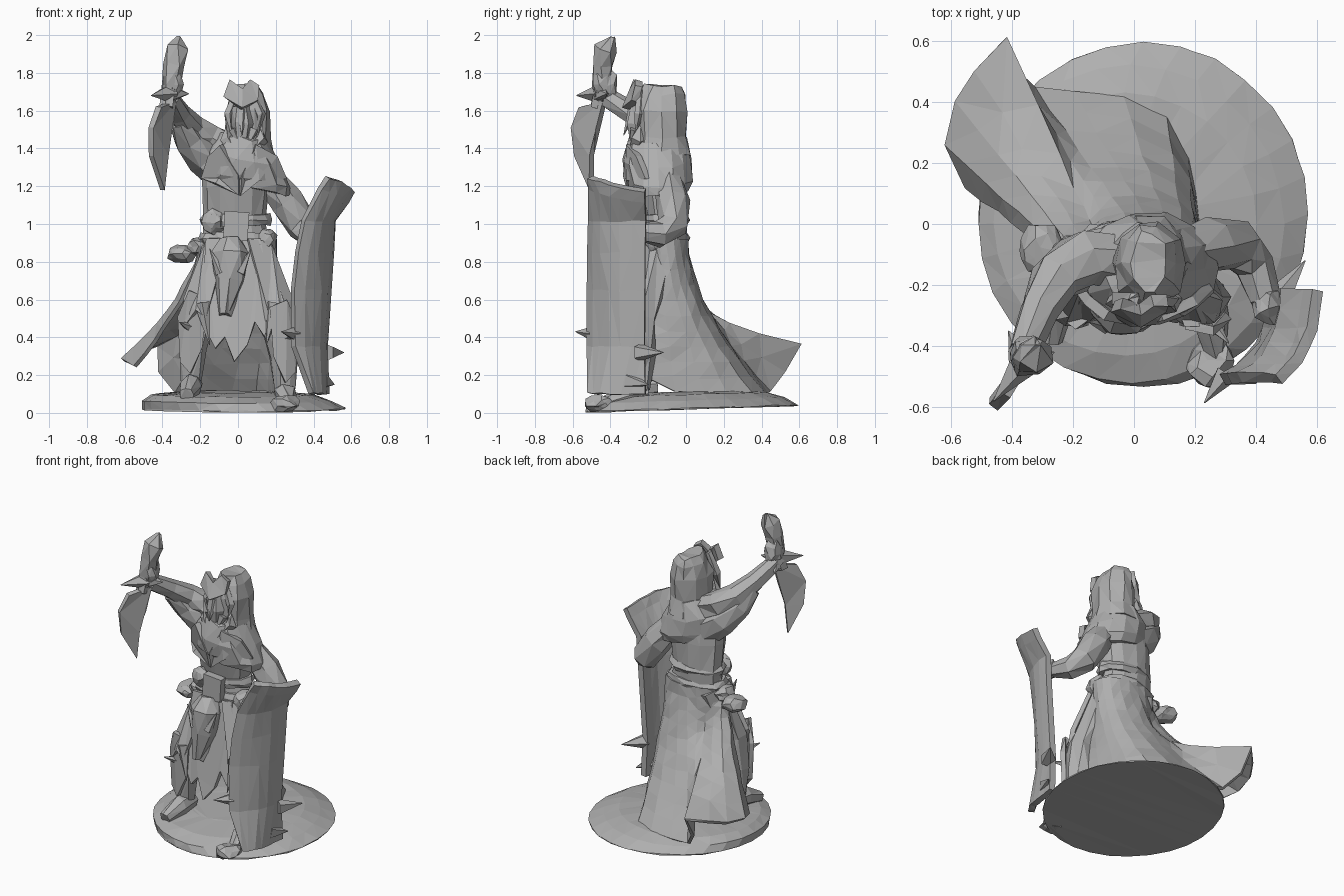
import bpy, bmesh, math, random
from mathutils import Vector

random.seed(4)
if "Cube" in bpy.data.objects:
    bpy.data.objects.remove(bpy.data.objects["Cube"])

stone = bpy.data.materials.new("stone_grey")
stone.use_nodes = True
GREY = (.43, .43, .43, 1)
stone.diffuse_color = GREY
stone.node_tree.nodes["Principled BSDF"].inputs["Base Color"].default_value = GREY


def finish(name, bm, rough=0, thick=0):
    """Turn a bmesh into a faceted grey object, optionally roughened or thickened."""
    for v in bm.verts:
        v.co += Vector(random.uniform(-rough, rough) for _ in range(3))
    bmesh.ops.recalc_face_normals(bm, faces=bm.faces)
    mesh = bpy.data.meshes.new(name)
    bm.to_mesh(mesh)
    bm.free()
    mesh.materials.append(stone)
    obj = bpy.data.objects.new(name, mesh)
    bpy.context.collection.objects.link(obj)
    if thick:
        mod = obj.modifiers.new("thickness", "SOLIDIFY")
        mod.thickness, mod.offset = thick, 0
    obj.modifiers.new("facets", "TRIANGULATE")
    return obj


def skin(bm, rows, closed):
    """Join rows of points with quads; closed rows are also capped."""
    rows = [[bm.verts.new(p) for p in row] for row in rows]
    n = len(rows[0])
    for a, b in zip(rows, rows[1:]):
        for i in range(n if closed else n - 1):
            j = (i + 1) % n
            bm.faces.new((a[i], a[j], b[j], b[i]))
    if closed:
        bm.faces.new(rows[0])
        bm.faces.new(rows[-1])


def loft(name, rings, sides=12, rough=.008):
    """Stack level ellipses given as x, y, z, x radius, y radius."""
    bm = bmesh.new()
    angles = [math.tau * i / sides for i in range(sides)]
    skin(bm, [[(x + rx * math.cos(a), y + ry * math.sin(a), z) for a in angles]
              for x, y, z, rx, ry in rings], True)
    return finish(name, bm, rough)


def tube(name, path, radii, sides=7, rough=.007):
    """Sweep a round section of changing radius along a path."""
    path = [Vector(p) for p in path]
    rows = []
    for i, (p, r) in enumerate(zip(path, radii)):
        along = path[min(i + 1, len(path) - 1)] - path[max(i - 1, 0)]
        turn = along.to_track_quat("Z", "Y")
        rows.append([p + turn @ Vector((r * math.cos(a), r * math.sin(a), 0))
                     for a in (math.tau * k / sides for k in range(sides))])
    bm = bmesh.new()
    skin(bm, rows, True)
    return finish(name, bm, rough)


def plate(name, points, thick):
    bm = bmesh.new()
    bm.faces.new([bm.verts.new(p) for p in points])
    bmesh.ops.triangulate(bm, faces=bm.faces)
    return finish(name, bm, 0, thick)


def lump(name, centre, size, rough=.01):
    bm = bmesh.new()
    bmesh.ops.create_icosphere(bm, subdivisions=2, radius=1)
    for v in bm.verts:
        v.co = Vector(centre) + v.co * Vector(size)
    return finish(name, bm, rough)


def spike(name, root, tip, r=.03):
    return tube(name, [root, tip], [r, .002], 5, 0)


# Ground: thin tilted disc with a low mound, and a rock at the front
base = loft("base", [(.03, .03, .003, .54, .565), (.03, .03, .01, .54, .565),
                     (-.01, 0, .05, .5, .52), (-.03, 0, .08, .43, .43),
                     (-.05, 0, .095, .25, .25)], 28, .003)
for v in base.data.vertices:
    v.co.z += .03 * (v.co.y + .54)
lump("front_rock", (.25, -.45, .045), (.08, .09, .045))

# Cape: open sheet from waist to hem (x, y, z, flare), one corner blown up
hem = [(.23, -.2, .18, 1.2), (.21, -.06, .11, 1.2), (.19, .1, .1, 1.4), (.17, .22, .1, 1.6),
       (.1, .34, .1, 1.7), (-.04, .41, .1, 1.7), (-.2, .43, .1, 1.7), (-.33, .44, .11, 1.8),
       (-.41, .52, .22, 2.6), (-.42, .61, .36, 4.2), (-.52, .5, .33, 2.8), (-.58, .4, .3, 2),
       (-.61, .26, .28, 1.7), (-.54, .12, .25, 1.5)]
rows = []
for k in range(11):
    t = k / 10
    row = []
    for i, (x, y, z, flare) in enumerate(hem):
        a = math.radians(-35 + 240 * i / (len(hem) - 1))
        top = Vector((.2 * math.cos(a), -.11 + .11 * math.sin(a), .92))
        f = t ** flare
        row.append((top.x + (x - top.x) * f, top.y + (y - top.y) * f, top.z + (z - top.z) * t))
    rows.append(row)
bm = bmesh.new()
skin(bm, rows, False)
finish("cape", bm, .005, .022)

# Legs, boots and shin guards
for side, s, back in (("left", 1, 0), ("right", -1, .05)):
    def at(x, y, z):
        return (s * x, y + back, z + back)
    tube(side + "_leg", [at(.1, -.14, .85), at(.2, -.25, .5), at(.24, -.24, .3),
                         at(.25, -.24, .12)], [.1, .095, .075, .055])
    tube(side + "_boot", [at(.24, -.2, .1), at(.25, -.31, .09), at(.27, -.43, .05)],
         [.055, .065, .035])
    plate(side + "_shin_guard", [at(.17, -.33, .56), at(.26, -.35, .6), at(.31, -.3, .46),
                                 at(.3, -.3, .22), at(.25, -.32, .16), at(.19, -.32, .3)], .03)
    spike(side + "_knee_spike", at(.25, -.32, .4), at(.31, -.39, .43))
    plate(side + "_hip_cloth", [(s * .05, -.24, .92), (s * .17, -.2, .9), (s * .28, -.24, .6),
                                (s * .27, -.29, .46), (s * .22, -.32, .54), (s * .17, -.32, .5)], .03)
    spike(side + "_hip_tatter", (s * .19, -.3, .58), (s * .15, -.33, .36), .045)

# Ragged loincloth with an animal skull
plate("loincloth", [(-.17, -.22, .92), (.12, -.22, .92), (.18, -.28, .55), (.14, -.31, .4),
                    (.09, -.3, .48), (.05, -.31, .36), (-.02, -.33, .27), (-.07, -.31, .4),
                    (-.12, -.31, .34), (-.2, -.29, .5)], .03)
tube("skull", [(-.04, -.24, .92), (-.04, -.27, .84), (-.05, -.29, .7), (-.07, -.32, .52)],
     [.06, .1, .08, .03])
for s in (-1, 1):
    spike("skull_brow", (-.04 + s * .05, -.33, .74), (-.04 + s * .11, -.32, .87))

# Torso, belt and pouches
loft("torso", [(0, -.11, .82, .19, .11), (-.02, -.1, 1, .165, .1), (-.01, -.12, 1.2, .18, .13),
               (-.02, -.13, 1.38, .17, .12), (.03, -.14, 1.48, .1, .09)])
for z, r in ((.89, .19), (.99, .175)):
    loft("belt", [(-.01, -.11, z, r, .115), (-.01, -.11, z + .03, r + .015, .13),
                  (-.01, -.11, z + .06, r, .115)])
plate("buckle", [(-.08, -.24, .91), (.05, -.24, .91), (.06, -.24, 1.06), (-.07, -.24, 1.07)], .05)
lump("belt_pouch", (-.13, -.2, 1.01), (.06, .045, .065))
lump("right_pouch", (-.3, -.08, .84), (.075, .085, .055))
lump("right_pouch_flap", (-.21, -.1, .88), (.06, .07, .05))
lump("left_pouch", (.15, -.16, .91), (.055, .08, .07))

# Shoulder mantle, lower on the left, with crossed folds on the chest
mantle = loft("mantle", [(.055, -.145, 1.19, .225, .155), (.05, -.145, 1.24, .235, .178),
                         (.035, -.15, 1.34, .2, .182), (.035, -.15, 1.45, .13, .157)], 14, .01)
for v in mantle.data.vertices:
    v.co.z -= .2 * (v.co.x - .05)
for s, x in ((1, .25), (-1, -.19)):
    plate("chest_fold", [(x, -.2, 1.24), (x * .8, -.25, 1.36), (s * .09, -.3, 1.42),
                         (.01, -.32, 1.26), (.01, -.29, 1.15), (s * .11, -.3, 1.23)], .035)

# Hood, face mask and two-pointed crown
loft("hood", [(.05, -.13, 1.36, .14, .16), (.05, -.13, 1.46, .12, .14),
              (.05, -.13, 1.6, .118, .145), (.05, -.125, 1.685, .095, .13),
              (.05, -.12, 1.735, .055, .1)], 10, .009)
for s in (-1, 1):
    tube("hood_rim", [(.03 + s * .03, -.24, 1.71), (.035 + s * .085, -.25, 1.58),
                      (.035 + s * .09, -.25, 1.45), (.02 + s * .03, -.28, 1.37)],
         [.02, .03, .035, .025], 5)
    spike("cheek_guard", (.03 + s * .05, -.27, 1.5), (.03 + s * .015, -.3, 1.4))
tube("face_mask", [(.02, -.25, 1.62), (.02, -.26, 1.53), (.02, -.27, 1.4)], [.05, .06, .03], 6)
spike("mask_nose", (.02, -.28, 1.6), (.02, -.33, 1.47))
plate("crown", [(-.07, -.27, 1.67), (-.04, -.26, 1.76), (.02, -.28, 1.71), (.06, -.25, 1.76),
                (.11, -.25, 1.73), (.1, -.27, 1.65), (.02, -.32, 1.61)], .04)

# Raised right arm with a hanging sleeve, hand and hooked knife
tube("right_arm", [(-.06, -.11, 1.4), (-.16, -.11, 1.45), (-.25, -.17, 1.51),
                   (-.31, -.28, 1.585), (-.36, -.42, 1.67)], [.09, .09, .08, .06, .05])
tube("right_sleeve", [(-.08, -.11, 1.28), (-.18, -.12, 1.36), (-.26, -.18, 1.45),
                      (-.31, -.26, 1.54)], [.11, .1, .085, .05])
lump("right_hand", (-.35, -.43, 1.74), (.06, .065, .09))
tube("knife_grip", [(-.38, -.47, 1.62), (-.36, -.45, 1.72), (-.34, -.44, 1.84),
                    (-.32, -.43, 1.93), (-.31, -.39, 1.99)], [.04, .05, .058, .06, .01], 6)
for tip in ((-.46, -.58, 1.68), (-.26, -.42, 1.69), (-.41, -.35, 1.63)):
    spike("knife_guard", (-.36, -.45, 1.69), tip, .055)
plate("knife_blade", [(-.34, -.43, 1.65), (-.42, -.56, 1.62), (-.46, -.6, 1.51), (-.46, -.58, 1.36),
                      (-.4, -.5, 1.18), (-.38, -.5, 1.36), (-.36, -.48, 1.5)], .035)

# Lowered left arm and hand
tube("left_arm", [(.16, -.1, 1.24), (.25, -.07, 1.12), (.34, -.07, .99), (.39, -.14, .94),
                  (.43, -.25, .96)], [.075, .09, .085, .07, .05])
lump("left_hand", (.44, -.27, .97), (.05, .06, .06))

# Tall curved shield, swept from front edge to back edge at each height
rows = []
for z, front, back in ((.1, .39, .46), (.35, .29, .46), (.65, .29, .48), (.85, .31, .49),
                       (1.02, .35, .5), (1.17, .44, .57), (1.23, .47, .6)):
    row = []
    for i in range(7):
        t = i / 6
        x = front * (1 - t) ** 2 + 2 * t * (1 - t) * (back - .01) + back * t * t
        y = -.505 * (1 - t) ** 2 - .87 * t * (1 - t) - .215 * t * t
        row.append((x, y, z + (.02 - .07 * t if z > 1.1 else 0)))
    rows.append(row)
bm = bmesh.new()
skin(bm, rows, False)
finish("shield", bm, .005, .04)
spike("shield_spike", (.47, -.25, .32), (.56, -.12, .32), .05)
spike("shield_spike", (.3, -.49, .42), (.23, -.585, .43), .04)
spike("shield_spike", (.44, -.3, .17), (.51, -.2, .15), .05)
